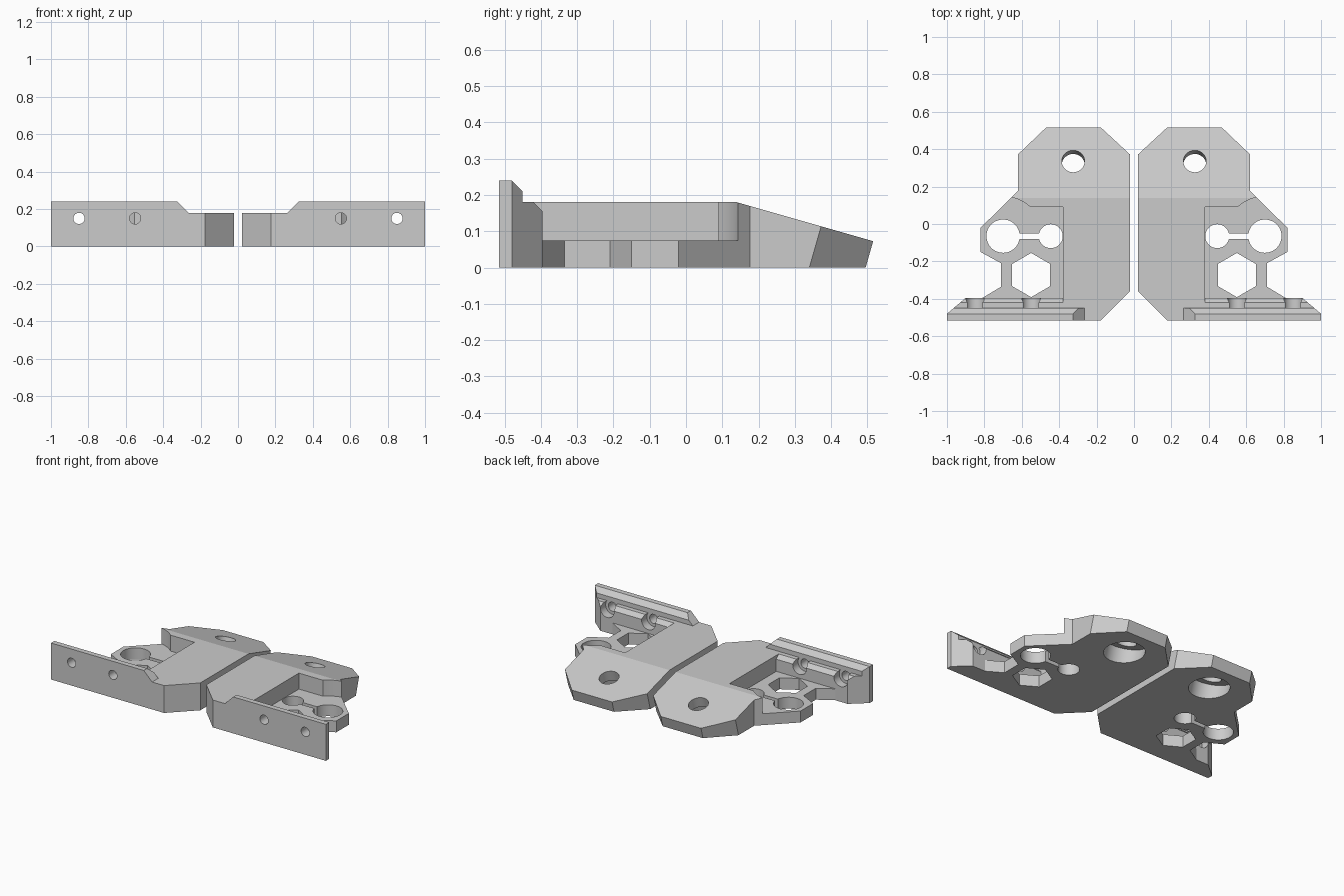
import bpy, bmesh, math
from mathutils import Matrix

cube = bpy.data.objects.get("Cube")
if cube:
    bpy.data.objects.remove(cube, do_unlink=True)

grey = bpy.data.materials.new("plain_grey")
grey.use_nodes = True
COLOUR = (0.6, 0.6, 0.6, 1)
grey.diffuse_color = COLOUR
grey.node_tree.nodes["Principled BSDF"].inputs["Base Color"].default_value = COLOUR

SLOPE = 0.2857


def prism(name, points, axis, start, end, shear_from=None):
    """Extrude a 2D profile along an axis; optionally lean its rear edge back."""
    bm = bmesh.new()
    rings = []
    for t in (start, end):
        ring = []
        for a, b in points:
            co = {"x": (t, a, b), "y": (a, t, b), "z": (a, b, t)}[axis]
            if shear_from is not None and b > shear_from:
                co = (a, b + SLOPE * t, t)
            ring.append(bm.verts.new(co))
        rings.append(ring)
    low, high = rings
    bm.faces.new(low)
    bm.faces.new(high)
    n = len(points)
    for i in range(n):
        j = (i + 1) % n
        bm.faces.new((low[i], low[j], high[j], high[i]))
    bmesh.ops.recalc_face_normals(bm, faces=bm.faces)
    mesh = bpy.data.meshes.new(name)
    bm.to_mesh(mesh)
    bm.free()
    mesh.materials.append(grey)
    ob = bpy.data.objects.new(name, mesh)
    bpy.context.collection.objects.link(ob)
    return ob


def ring(cx, cy, r, n=48):
    return [(cx + r * math.cos(math.pi / 2 + math.tau * i / n),
             cy + r * math.sin(math.pi / 2 + math.tau * i / n)) for i in range(n)]


# Bracket outline, full height of the front lip
outline = [(0.022, -0.36), (0.177, -0.515), (1, -0.515), (1, -0.48), (0.9, -0.395),
           (0.81, -0.395), (0.71, -0.335), (0.71, -0.21), (0.82, -0.15), (0.82, -0.02),
           (0.62, 0.177), (0.62, 0.34), (0.47, 0.495), (0.177, 0.495), (0.022, 0.34)]
left = prism("left_bracket", outline, "z", 0, 0.24, shear_from=0.3)

cutters = [
    # Top surface behind the lip, with the rear slope
    prism("top_cut", [(-0.45, 0.18), (-0.45, 0.21), (-0.54, 0.3), (0.7, 0.3),
                      (0.7, 0.02), (0.14, 0.18)], "x", -0.1, 1.1),
    # Angled inner end of the lip
    prism("lip_end_cut", [(-0.1, 0.18), (0.265, 0.18), (0.385, 0.3), (-0.1, 0.3)],
          "y", -0.6, -0.4),
    # Sunken floor with chamfered wall and round clearance
    prism("pocket_cut", [(-0.395, 0.075), (0.09, 0.075), (0.09, 0.3), (-0.54, 0.3),
                         (-0.395, 0.155)], "x", 0.38, 1.1),
    prism("clearance_cut", ring(0.7, -0.065, 0.213), "z", 0.075, 0.3),
    # Floor openings
    prism("large_hole_cut", ring(0.7, -0.065, 0.089), "z", -0.1, 0.3),
    prism("small_hole_cut", ring(0.445, -0.065, 0.064), "z", -0.1, 0.3),
    prism("slot_cut", [(0.445, -0.08), (0.7, -0.08), (0.7, -0.052), (0.445, -0.052)],
          "z", -0.1, 0.3),
    prism("hex_cut", ring(0.55, -0.273, 0.118, 6), "z", -0.1, 0.3),
]

# Screw holes through the front wall, counterbored from behind
for x in (0.55, 0.85):
    cutters.append(prism("screw_cut", ring(x, 0.15, 0.03), "y", -0.6, -0.3))
    cutters.append(prism("screw_head_cut", ring(x, 0.15, 0.05), "y", -0.45, -0.35))

# Tilted rear hole, counterbored from below
tilt = Matrix.Translation((0.325, 0.335, 0.124)) @ Matrix.Rotation(-math.atan(SLOPE), 4, "X")
for r, top in ((0.061, 0.1), (0.12, -0.07)):
    hole = prism("rear_hole_cut", ring(0, 0, r), "z", -0.3, top)
    hole.data.transform(tilt)
    cutters.append(hole)

for cutter in cutters:
    cutter.hide_render = True
    mod = left.modifiers.new(cutter.name, "BOOLEAN")
    mod.operation = "DIFFERENCE"
    mod.solver = "EXACT"
    mod.object = cutter

# Bake the cuts and drop the cutters
bpy.context.view_layer.update()
result = bpy.data.meshes.new_from_object(
    left.evaluated_get(bpy.context.evaluated_depsgraph_get()))
left.modifiers.clear()
left.data = result
for cutter in cutters:
    bpy.data.objects.remove(cutter, do_unlink=True)

# Mirrored twin
right = bpy.data.objects.new("right_bracket", result.copy())
bpy.context.collection.objects.link(right)
right.data.transform(Matrix.Scale(-1, 4, (1, 0, 0)))
right.data.flip_normals()

# Smooth the bores, keep every other edge crisp
bpy.ops.object.select_all(action="DESELECT")
for ob in (left, right):
    ob.select_set(True)
bpy.context.view_layer.objects.active = left
bpy.ops.object.shade_smooth_by_angle(angle=math.radians(12))
